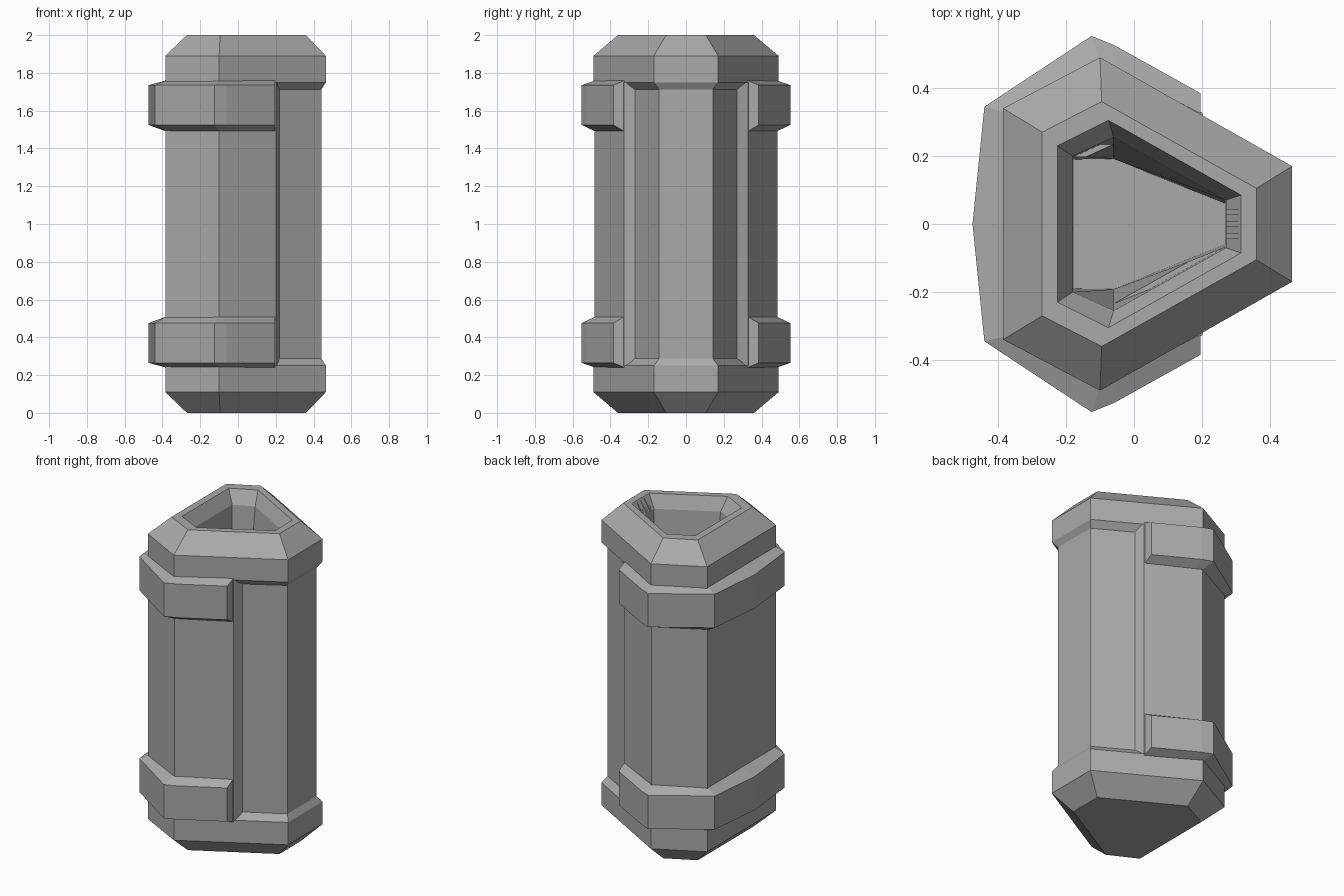
import bpy
import bmesh

if "Cube" in bpy.data.objects:
    bpy.data.objects.remove(bpy.data.objects["Cube"], do_unlink=True)

grey = bpy.data.materials.new("plain grey")
grey.use_nodes = True
colour = (0.4, 0.4, 0.4, 1)
grey.diffuse_color = colour
grey.node_tree.nodes["Principled BSDF"].inputs["Base Color"].default_value = colour


def mirrored(half):
    """Close a +y half outline by mirroring it to -y."""
    return half + [(x, -y) for x, y in reversed(half) if y > 0]


def loft(name, rings, loop_rings=False):
    """Skin closed outlines; end rings are capped, or joined when loop_rings."""
    bm = bmesh.new()
    rows = [[bm.verts.new(p) for p in ring] for ring in rings]
    n = len(rows[0])
    pairs = list(zip(rows, rows[1:]))
    if loop_rings:
        pairs.append((rows[-1], rows[0]))
    for a, b in pairs:
        for i in range(n):
            j = (i + 1) % n
            bm.faces.new((a[i], a[j], b[j], b[i]))
    if not loop_rings:
        bm.faces.new(rows[0])
        bm.faces.new(rows[-1])
    bmesh.ops.recalc_face_normals(bm, faces=bm.faces)
    mesh = bpy.data.meshes.new(name)
    bm.to_mesh(mesh)
    bm.free()
    mesh.materials.append(grey)
    obj = bpy.data.objects.new(name, mesh)
    bpy.context.collection.objects.link(obj)
    return obj


def level(half, z):
    return [(x, y, z) for x, y in mirrored(half)]


# Hexagonal outlines
cap_edge = [(0.465, 0.17), (-0.1, 0.49), (-0.385, 0.34)]
cap_neck = [(0.44, 0.14), (-0.1, 0.455), (-0.37, 0.32)]
rim_outer = [(0.36, 0.105), (-0.095, 0.36), (-0.27, 0.27)]
rim_inner = [(0.315, 0.085), (-0.075, 0.305), (-0.225, 0.23)]
mouth = [(0.27, 0.07), (-0.06, 0.255), (-0.18, 0.2)]
well_floor = [(0.268, 0.06), (-0.06, 0.192), (-0.178, 0.19)]

# Body with a recessed panel on the narrow side
body = [(0.442, 0.142), (0.22, 0.27), (0.2, 0.328), (-0.1, 0.485), (-0.385, 0.336)]
top_body = [(0.442, 0.142), (0.22, 0.27), (0.2, 0.328), (-0.1, 0.485), (-0.385, 0.336)]
shell = loft("body", [level(body, 0.25), level(top_body, 1.75)])

# Caps: solid below, hollow above
loft("bottom_cap", [level(rim_outer, 0), level(cap_edge, 0.11),
                    level(cap_edge, 0.25), level(cap_neck, 0.29)])
loft("top_cap", [level(cap_neck, 1.71), level(cap_edge, 1.75),
                 level(cap_edge, 1.89), level(rim_outer, 2),
                 level(rim_inner, 2), level(mouth, 1.92),
                 level(well_floor, 1.4)], True)

# Open the body under the mouth with a well, leaving a floor
cutter = loft("well_cutter", [level(well_floor, 1.4), level(mouth, 1.92)])
cutter.hide_render = True
cutter.hide_viewport = True
cutter.display_type = "WIRE"
cut = shell.modifiers.new("well", "BOOLEAN")
cut.operation = "DIFFERENCE"
cut.solver = "EXACT"
cut.object = cutter

# Bands wrapping the wide side, with bevelled top and bottom
outer_path = mirrored([(0.195, 0.385), (-0.06, 0.527), (-0.125, 0.553),
                       (-0.44, 0.345), (-0.475, 0)])
inner_path = mirrored([(0.195, 0.325), (-0.06, 0.46), (-0.1, 0.48),
                       (-0.38, 0.33), (-0.38, 0)])


def band(name, bottom, low, high, top):
    sections = []
    for (ox, oy), (ix, iy) in zip(outer_path, inner_path):
        sections.append([(ix, iy, bottom), (ox, oy, low),
                         (ox, oy, high), (ix, iy, top)])
    return loft(name, sections)


band("upper_band", 1.49, 1.525, 1.735, 1.76)
band("lower_band", 0.24, 0.265, 0.475, 0.51)

# Small ribs on the narrow end of the mouth
for i, y in enumerate((-0.035, 0, 0.035)):
    rib = [(0.27, y - 0.007), (0.31, y - 0.007), (0.31, y + 0.007), (0.27, y + 0.007)]
    loft(f"mouth_rib_{i + 1}", [[(x, v, 1.92) for x, v in rib],
                               [(x, v, 1.92 + (x - 0.27) * 1.5 + 0.015) for x, v in rib]])
